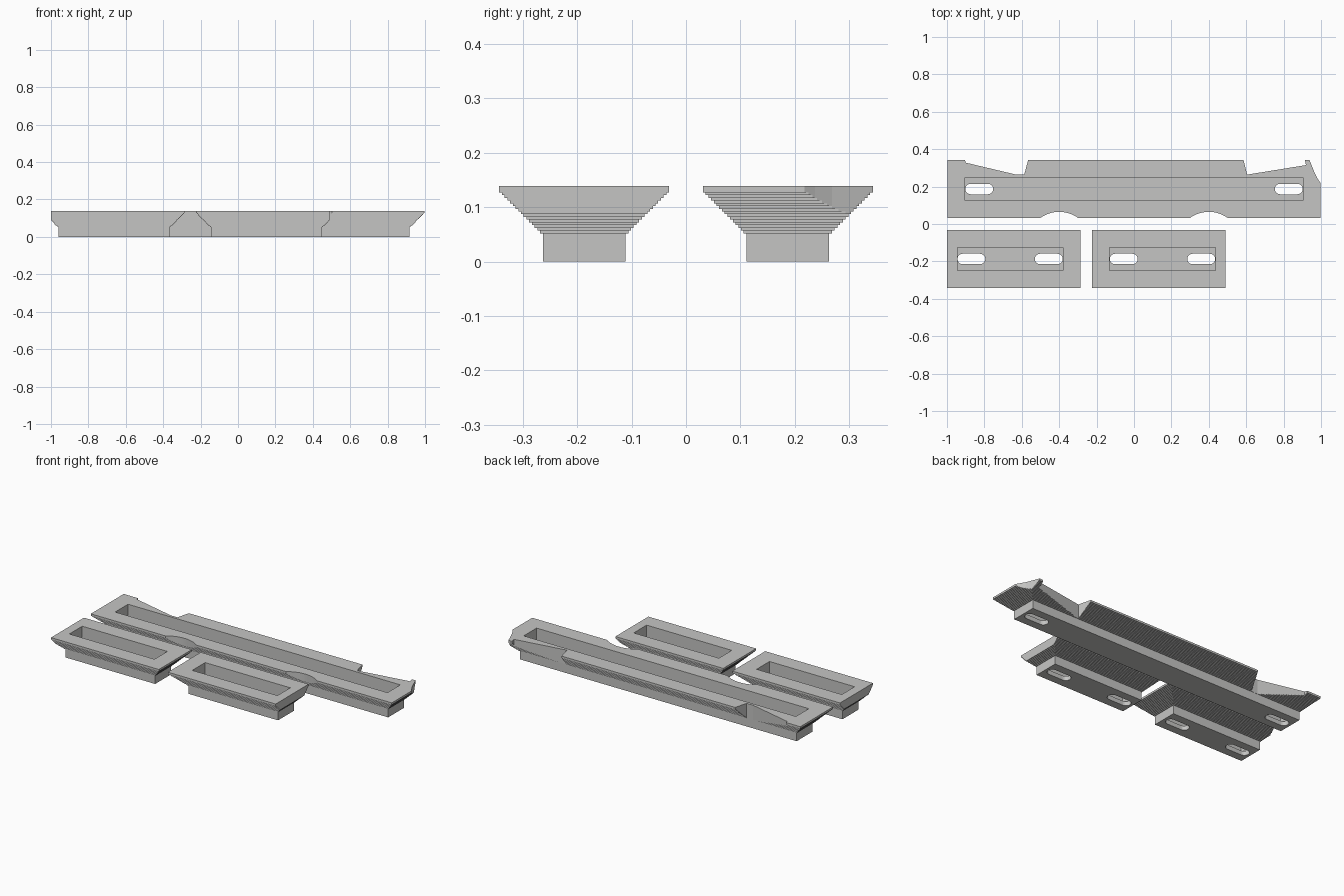
import bpy, bmesh, math

if "Cube" in bpy.data.objects:
    bpy.data.objects.remove(bpy.data.objects["Cube"])

grey = bpy.data.materials.new("light_grey")
grey.diffuse_color = (0.56, 0.56, 0.55, 1)
grey.use_nodes = True
grey.node_tree.nodes["Principled BSDF"].inputs["Base Color"].default_value = grey.diffuse_color

STEP, STEPS = 0.005, 16
WALL, BASE_H, TOP = 0.015, 0.052, 0.139
POCKET_HALF, FLOOR = 0.061, 0.026


def mesh_object(name, bm):
    bmesh.ops.recalc_face_normals(bm, faces=bm.faces)
    me = bpy.data.meshes.new(name)
    bm.to_mesh(me)
    bm.free()
    ob = bpy.data.objects.new(name, me)
    bpy.context.collection.objects.link(ob)
    me.materials.append(grey)
    return ob


def prism(name, points, z0, z1):
    """Vertical extrusion of a plan outline."""
    bm = bmesh.new()
    low = [bm.verts.new((x, y, z0)) for x, y in points]
    high = [bm.verts.new((x, y, z1)) for x, y in points]
    bm.faces.new(low)
    bm.faces.new(high)
    n = len(points)
    for i in range(n):
        j = (i + 1) % n
        bm.faces.new((low[i], low[j], high[j], high[i]))
    return mesh_object(name, bm)


def rect(x0, x1, y0, y1):
    return [(x0, y0), (x1, y0), (x1, y1), (x0, y1)]


def stepped_body(name, x0, x1, cy):
    """Box foot that widens upwards in small square steps."""
    levels = [(0, 0), (0, BASE_H)]
    for i in range(1, STEPS + 1):
        z = BASE_H + (i - 1) * STEP
        levels += [(i * STEP, z), (i * STEP, z + STEP if i < STEPS else TOP)]
    half = POCKET_HALF + WALL
    bm = bmesh.new()
    rings = []
    for g, z in levels:
        pts = rect(x0 - WALL - g, x1 + WALL + g, cy - half - g, cy + half + g)
        rings.append([bm.verts.new((x, y, z)) for x, y in pts])
    bm.faces.new(rings[0])
    bm.faces.new(rings[-1])
    for a, b in zip(rings, rings[1:]):
        for i in range(4):
            j = (i + 1) % 4
            bm.faces.new((a[i], a[j], b[j], b[i]))
    return mesh_object(name, bm)


def slot_outline(x0, x1, cy, r=0.028):
    pts = []
    for cx, start in ((x1 - r, -90), (x0 + r, 90)):
        for k in range(13):
            a = math.radians(start + 15 * k)
            pts.append((cx + r * math.cos(a), cy + r * math.sin(a)))
    return pts


def cut(ob, cutter, operation):
    mod = ob.modifiers.new(operation.lower(), 'BOOLEAN')
    mod.operation, mod.object, mod.solver = operation, cutter, 'EXACT'
    cutter.hide_render = True
    cutter.hide_set(True)


def tray(name, x0, x1, cy, outline):
    """x0, x1 bound the pocket; the outline trims the flared rim."""
    ob = stepped_body(name, x0, x1, cy)
    cut(ob, prism(name + "_trim_cutter", outline, -0.1, 0.3), 'INTERSECT')
    pocket = rect(x0, x1, cy - POCKET_HALF, cy + POCKET_HALF)
    cut(ob, prism(name + "_pocket_cutter", pocket, FLOOR, 0.3), 'DIFFERENCE')
    for i, s in enumerate((x0 + 0.001, x1 - 0.15)):
        slot = slot_outline(s, s + 0.149, cy)
        cut(ob, prism(f"{name}_slot_cutter_{i}", slot, -0.1, FLOOR + 0.02), 'DIFFERENCE')
    # Bake the cuts, then drop the helpers
    deps = bpy.context.evaluated_depsgraph_get()
    me = bpy.data.meshes.new_from_object(ob.evaluated_get(deps))
    helpers = [m.object for m in ob.modifiers]
    ob.modifiers.clear()
    ob.data = me
    for h in helpers:
        bpy.data.objects.remove(h)
    me.materials.clear()
    me.materials.append(grey)


# Short trays, each with one end trimmed flat
tray("left_short_tray", -0.945, -0.38, -0.187, rect(-1.0, 0, -0.5, 0.1))
tray("right_short_tray", -0.13, 0.435, -0.187, rect(-0.5, 0.49, -0.5, 0.1))

# Long tray: front scallops, curved right corner, two tapered rear notches
plan = [(-1.1, 0.0)]
for cx in (-0.4, 0.4):
    for k in range(-10, 11):
        a = math.radians(90 - 4 * k)
        plan.append((cx + 0.172 * math.cos(a), -0.107 + 0.172 * math.sin(a)))
plan += [(1.1, 0.0), (1.1, 0.1), (1.006, 0.205), (0.985, 0.237), (0.968, 0.268),
         (0.955, 0.30), (0.938, 0.343), (0.932, 0.36), (0.909, 0.36), (0.92, 0.315),
         (0.605, 0.264), (0.581, 0.36), (-0.561, 0.36), (-0.587, 0.264),
         (-0.63, 0.264), (-0.90, 0.328), (-0.909, 0.36), (-1.1, 0.36)]
tray("long_tray", -0.903, 0.903, 0.187, plan)
